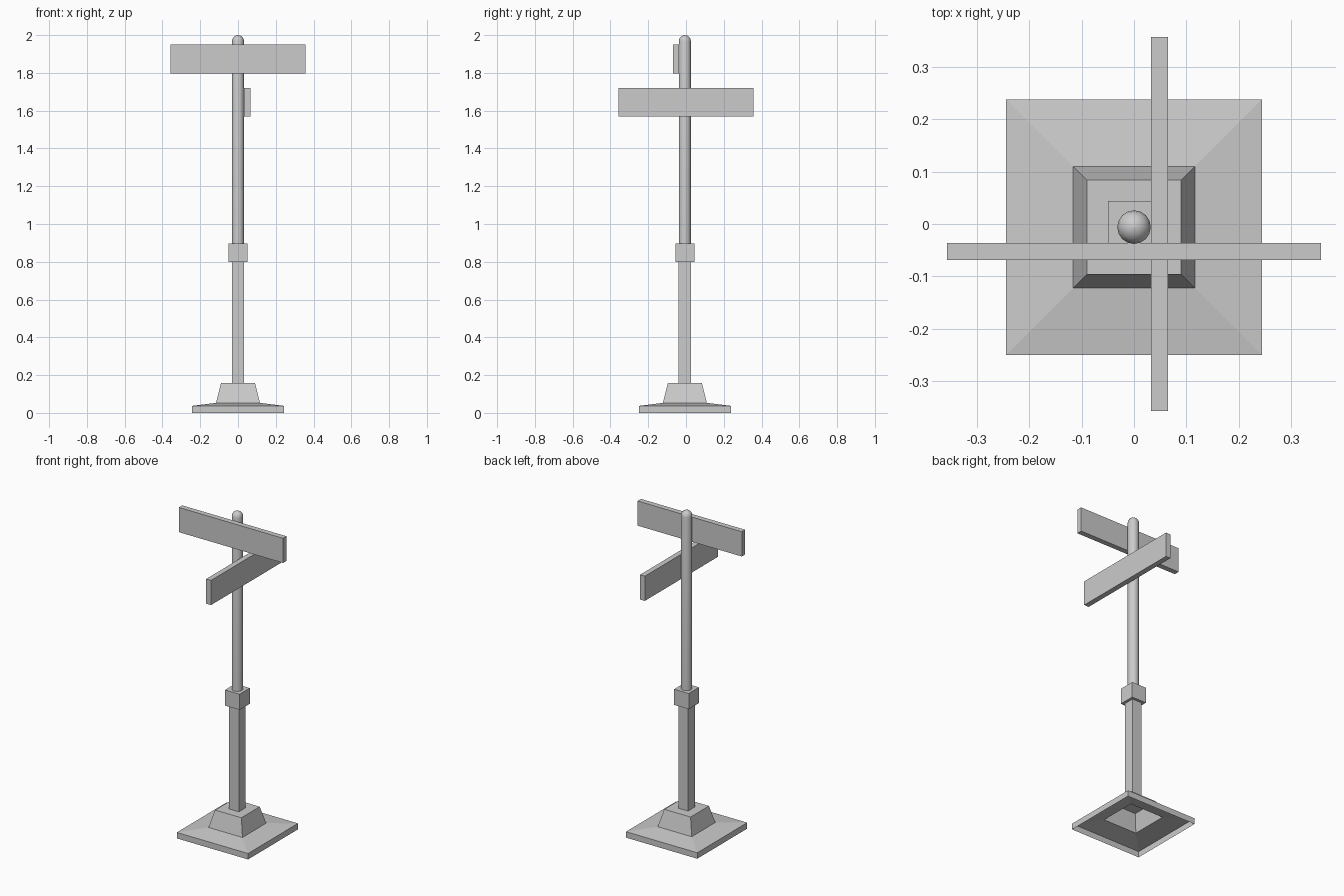
import bpy, bmesh, math

if "Cube" in bpy.data.objects:
    bpy.data.objects.remove(bpy.data.objects["Cube"])

CX, CY = 0.0, -0.006   # axis of the pole


def loft(name, profile, sides, cap_bottom=True, cap_top=True, smooth=False):
    """Stack regular rings (half width or radius, height) around the pole axis."""
    bm = bmesh.new()
    square = sides == 4
    rings = []
    for r, z in profile:
        rad = r * math.sqrt(2) if square else r
        off = math.pi / 4 if square else 0
        rings.append([bm.verts.new((CX + rad * math.cos(off + 2 * math.pi * i / sides),
                                    CY + rad * math.sin(off + 2 * math.pi * i / sides), z))
                      for i in range(sides)])
    for a, b in zip(rings, rings[1:]):
        for i in range(sides):
            j = (i + 1) % sides
            bm.faces.new((a[i], a[j], b[j], b[i]))
    if cap_bottom:
        bm.faces.new(rings[0][::-1])
    if cap_top:
        bm.faces.new(rings[-1])
    mesh = bpy.data.meshes.new(name)
    bm.to_mesh(mesh)
    bm.free()
    ob = bpy.data.objects.new(name, mesh)
    bpy.context.collection.objects.link(ob)
    if smooth:
        bpy.ops.object.select_all(action='DESELECT')
        ob.select_set(True)
        bpy.context.view_layer.objects.active = ob
        bpy.ops.object.shade_smooth_by_angle(angle=math.radians(40))
    return ob


def box(name, lo, hi):
    bpy.ops.mesh.primitive_cube_add(size=1, location=[(a + b) / 2 for a, b in zip(lo, hi)])
    ob = bpy.context.object
    ob.name = name
    ob.scale = [b - a for a, b in zip(lo, hi)]
    bpy.ops.object.transform_apply(location=False, rotation=False, scale=True)


# Hollow foot: slab rim, shallow slope and plinth, open underneath
loft("base", [(0.244, 0), (0.244, 0.037), (0.116, 0.053), (0.09, 0.158)], 4, cap_bottom=False)

# Square lower post and collar
loft("lower_post", [(0.033, 0.158), (0.033, 0.80)], 4, False, False)
loft("collar", [(0.05, 0.80), (0.05, 0.897)], 4)

# Round upper pole with domed tip
R = 0.032
dome = [(R * math.cos(math.radians(a)), 2.0 - R + R * math.sin(math.radians(a)))
        for a in (0, 22.5, 45, 67.5, 88)]
loft("upper_pole", [(R, 0.897)] + dome, 16, cap_bottom=False, smooth=True)

# Two crossed street sign plates, fixed to the front and right of the pole
box("upper_sign", (-0.357, -0.069, 1.797), (0.357, -0.036, 1.95))
box("lower_sign", (0.032, -0.357, 1.568), (0.065, 0.357, 1.721))
